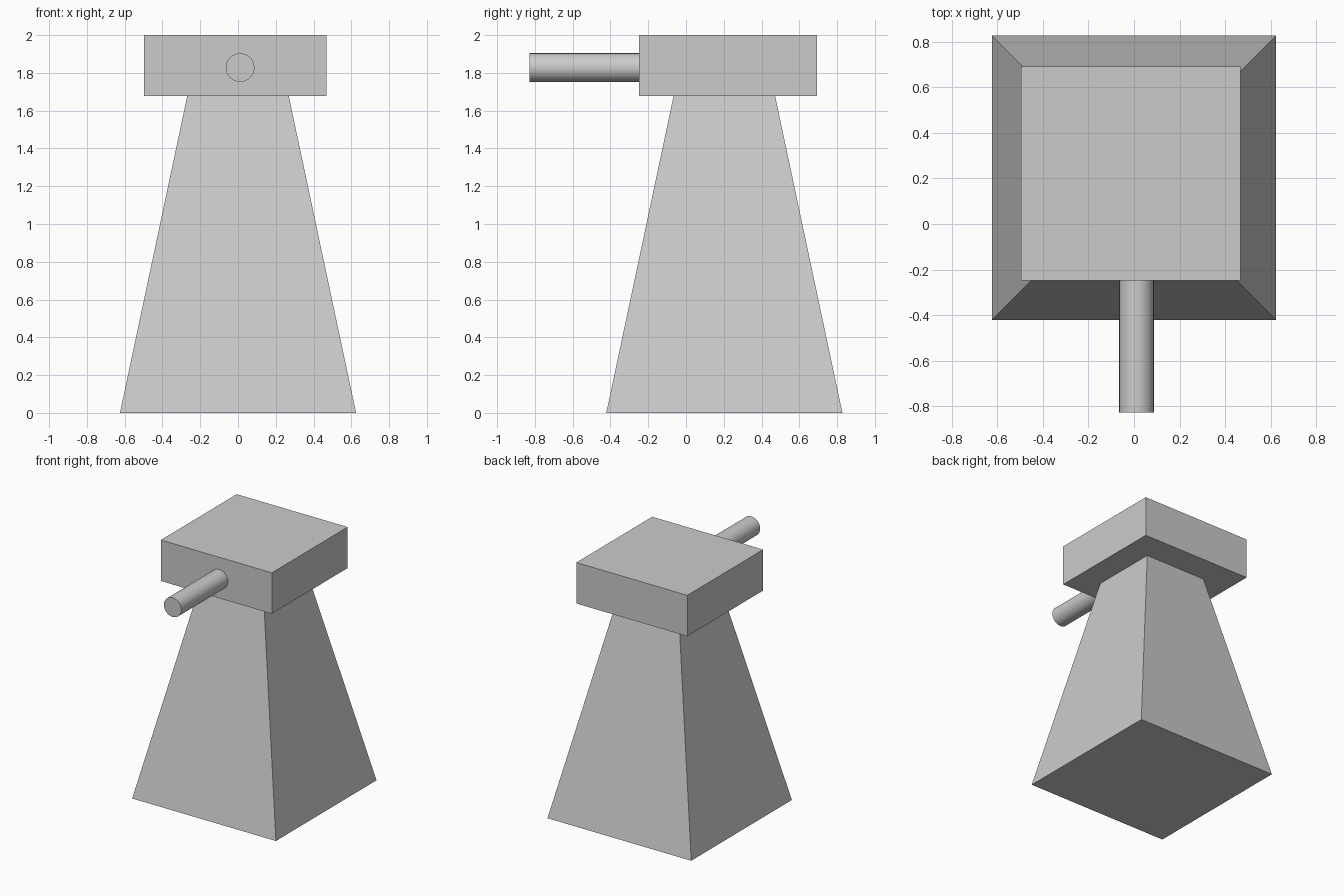
import bpy, math

if "Cube" in bpy.data.objects:
    bpy.data.objects.remove(bpy.data.objects["Cube"])


def finish(name):
    ob = bpy.context.object
    ob.name = name
    ob.data.name = name
    bpy.ops.object.transform_apply(location=False, rotation=True, scale=True)
    return ob


# Tapered square tower, ending just inside the head
base_half, neck_half, neck_z = 0.625, 0.264, 1.70
bpy.ops.mesh.primitive_cone_add(
    vertices=4, radius1=base_half * math.sqrt(2), radius2=neck_half * math.sqrt(2),
    depth=neck_z, location=(0, 0.203, neck_z / 2), rotation=(0, 0, math.pi / 4))
finish("tower")

# Box head
bpy.ops.mesh.primitive_cube_add(size=1, location=(-0.014, 0.222, 1.839))
bpy.context.object.scale = (0.965, 0.942, 0.322)
finish("head")

# Round barrel pointing forward, set slightly into the head
front, back = -0.828, -0.20
bpy.ops.mesh.primitive_cylinder_add(
    vertices=32, radius=0.076, depth=back - front,
    location=(0.011, (front + back) / 2, 1.828), rotation=(math.pi / 2, 0, 0))
finish("barrel")
bpy.ops.object.shade_smooth_by_angle()
